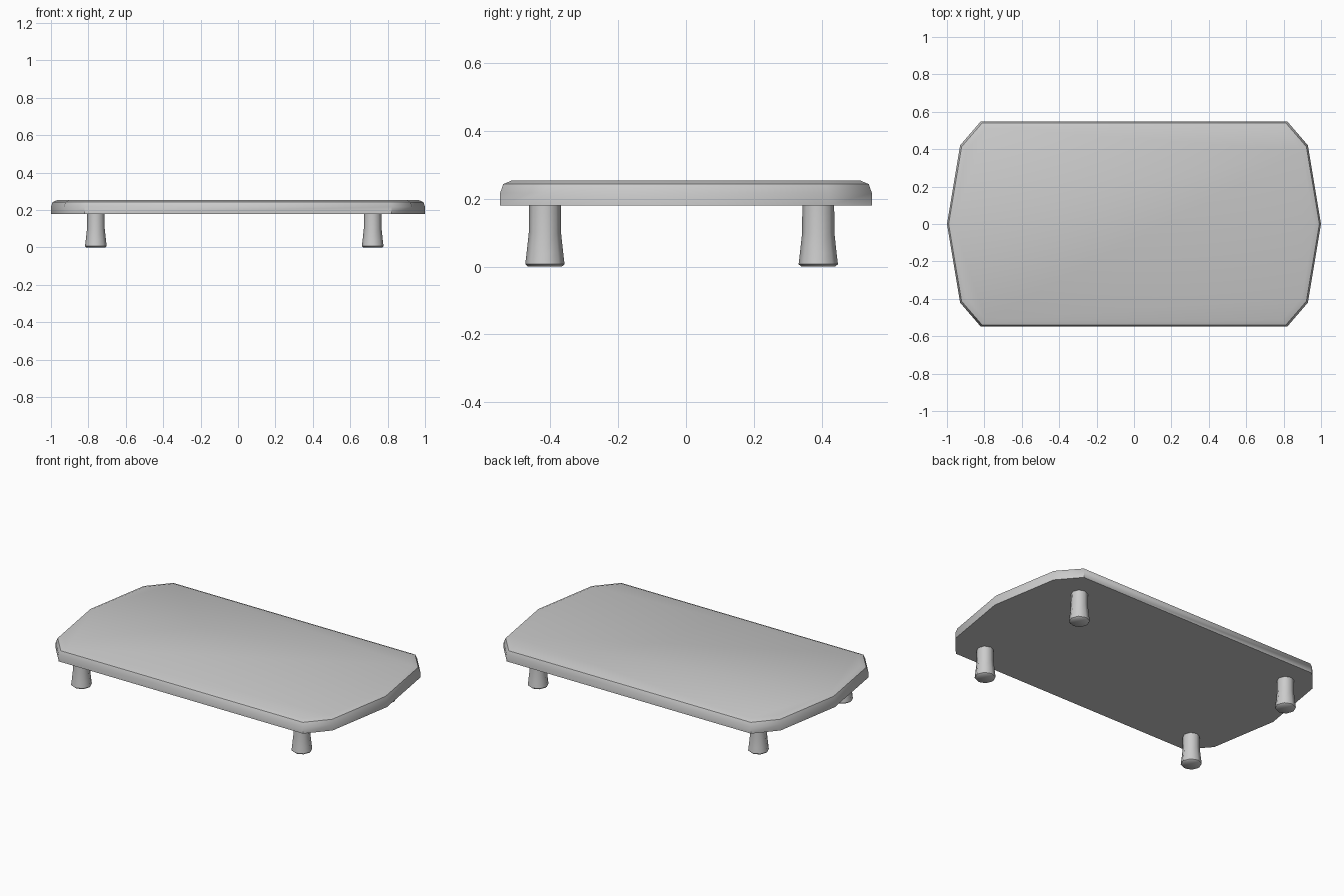
import bpy, bmesh, math

if "Cube" in bpy.data.objects:
    bpy.data.objects.remove(bpy.data.objects["Cube"])


def loft(name, rings):
    """Closed solid skinned through rings listed bottom to top."""
    bm = bmesh.new()
    loops = [[bm.verts.new(p) for p in ring] for ring in rings]
    n = len(loops[0])
    for a, b in zip(loops, loops[1:]):
        for i in range(n):
            j = (i + 1) % n
            bm.faces.new((a[i], a[j], b[j], b[i]))
    bm.faces.new(loops[0][::-1])
    bm.faces.new(loops[-1])
    bmesh.ops.recalc_face_normals(bm, faces=bm.faces)
    mesh = bpy.data.meshes.new(name)
    bm.to_mesh(mesh)
    bm.free()
    obj = bpy.data.objects.new(name, mesh)
    bpy.context.collection.objects.link(obj)
    bpy.ops.object.select_all(action='DESELECT')
    obj.select_set(True)
    bpy.context.view_layer.objects.active = obj
    bpy.ops.object.shade_smooth_by_angle(angle=math.radians(46))
    return obj


# Table top: ten-sided outline with a rounded-over upper edge
half = [(0.82, -0.548), (0.93, -0.42), (1.0, 0.0), (0.93, 0.42), (0.82, 0.548)]
outline = half + [(-x, -y) for x, y in half]
edge = [(0.0, 0.18), (0.0, 0.217), (0.009, 0.243), (0.035, 0.254)]
loft("table_top", [[(x * (1 - d), y * (1 - d / 0.548), z) for x, y in outline]
                   for d, z in edge])

# Legs: octagonal, flared towards the foot with a slightly chamfered base
profile = [(0.050, 0.0), (0.058, 0.007), (0.054, 0.04), (0.0475, 0.10), (0.047, 0.185)]
for side, x in (("left", -0.76), ("right", 0.72)):
    for end, y in (("front", -0.416), ("back", 0.39)):
        loft(f"{end}_{side}_leg",
             [[(x + r * math.cos(k * math.pi / 4), y + r * math.sin(k * math.pi / 4), z)
               for k in range(8)] for r, z in profile])
